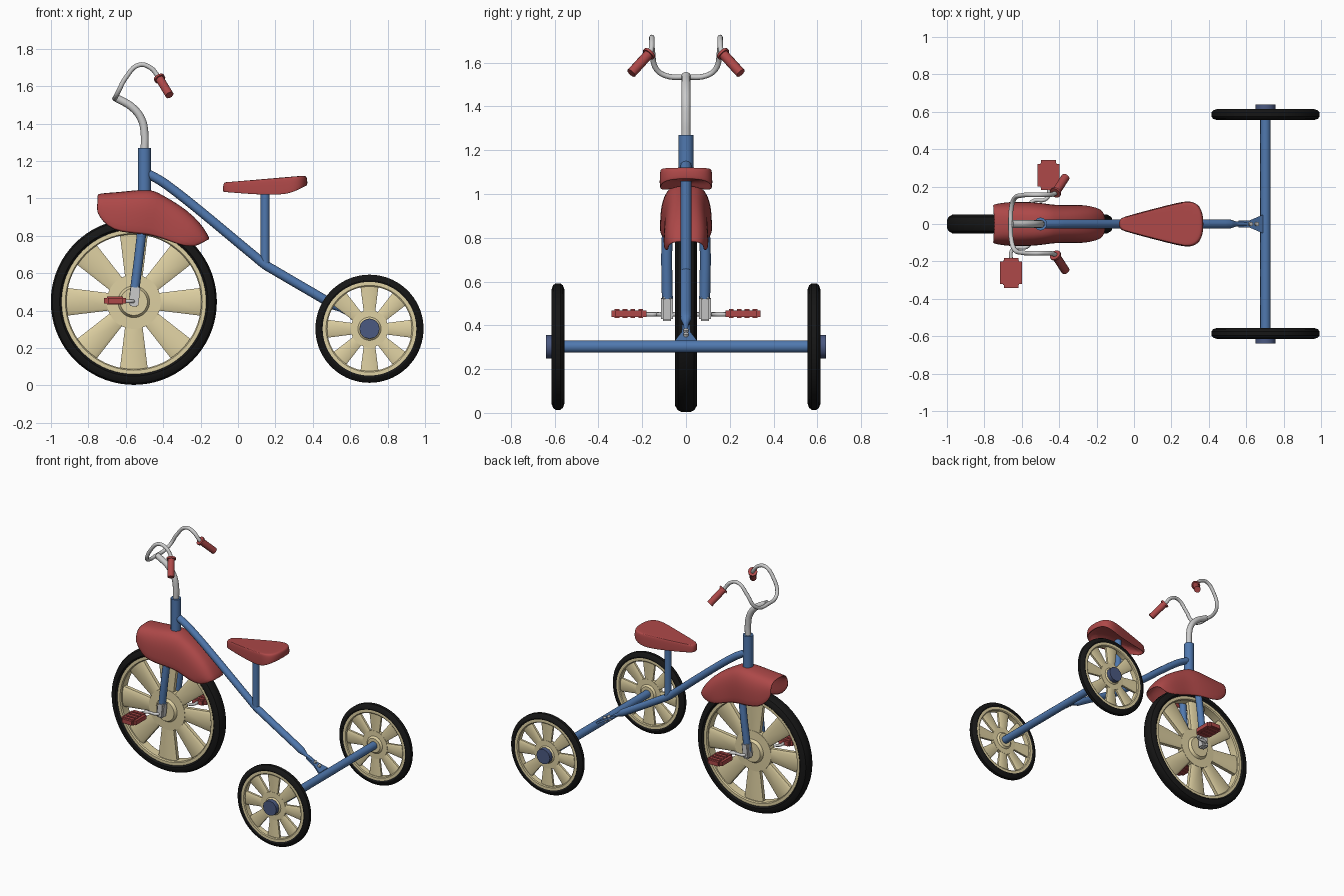
import bpy, bmesh, math
from mathutils import Vector, Matrix

if "Cube" in bpy.data.objects:
    bpy.data.objects.remove(bpy.data.objects["Cube"])


def material(name, rgb):
    m = bpy.data.materials.new(name)
    m.diffuse_color = (*rgb, 1)
    m.use_nodes = True
    m.node_tree.nodes["Principled BSDF"].inputs["Base Color"].default_value = m.diffuse_color
    return m


BLUE = material("blue_paint", (0.08, 0.19, 0.43))
NAVY = material("navy_cap", (0.07, 0.10, 0.22))
RED = material("red_plastic", (0.42, 0.065, 0.065))
CREAM = material("cream_wheel", (0.73, 0.63, 0.36))
BLACK = material("black_rubber", (0.008, 0.008, 0.008))
GREY = None


def finish(name, bm, mat, angle=35):
    bmesh.ops.recalc_face_normals(bm, faces=bm.faces)
    me = bpy.data.meshes.new(name)
    bm.to_mesh(me)
    bm.free()
    ob = bpy.data.objects.new(name, me)
    bpy.context.collection.objects.link(ob)
    if mat:
        me.materials.append(mat)
    bpy.ops.object.select_all(action='DESELECT')
    ob.select_set(True)
    bpy.context.view_layer.objects.active = ob
    bpy.ops.object.shade_smooth_by_angle(angle=math.radians(angle))
    return ob


def tube(name, pts, r, mat, smooth=True):
    """Round bar through points (x, y, z[, radius factor])."""
    cu = bpy.data.curves.new(name, 'CURVE')
    cu.dimensions = '3D'
    cu.bevel_depth, cu.bevel_resolution, cu.use_fill_caps = r, 4, True
    cu.resolution_u = 8
    sp = cu.splines.new('BEZIER')
    sp.bezier_points.add(len(pts) - 1)
    for bp, p in zip(sp.bezier_points, pts):
        bp.co = p[:3]
        bp.radius = p[3] if len(p) > 3 else 1
        bp.handle_left_type = bp.handle_right_type = 'AUTO' if smooth else 'VECTOR'
    tmp = bpy.data.objects.new(name + "_path", cu)
    bpy.context.collection.objects.link(tmp)
    bpy.context.view_layer.update()
    me = bpy.data.meshes.new_from_object(tmp.evaluated_get(bpy.context.evaluated_depsgraph_get()))
    bm = bmesh.new()
    bm.from_mesh(me)
    bpy.data.objects.remove(tmp)
    bpy.data.meshes.remove(me)
    bmesh.ops.remove_doubles(bm, verts=bm.verts, dist=1e-5)
    for f in bm.faces:
        f.material_index = 0
    return finish(name, bm, mat, 50)


def loft(bm, rings, closed_ring=True, closed_loft=False):
    vs = [[bm.verts.new(p) for p in ring] for ring in rings]
    n = len(vs[0])
    for a in range(len(vs) - (0 if closed_loft else 1)):
        b = (a + 1) % len(vs)
        for i in range(n - (0 if closed_ring else 1)):
            j = (i + 1) % n
            bm.faces.new((vs[a][i], vs[a][j], vs[b][j], vs[b][i]))
    return vs


def lathe(name, profile, c, mat, seg=64):
    """Spin a closed (radius, y) profile about the y axis at c."""
    bm = bmesh.new()
    angs = [2 * math.pi * k / seg for k in range(seg)]
    loft(bm, [[(c[0] + r * math.cos(a), c[1] + y, c[2] + r * math.sin(a)) for r, y in profile]
              for a in angs], closed_loft=True)
    return finish(name, bm, mat)


def box(bm, c, s):
    bmesh.ops.create_cube(bm, size=1, matrix=Matrix.Translation(c) @ Matrix.Diagonal((*s, 1)))


def wheel(name, c, R, hw, r_tire, r_rim, r_hub):
    # tyre with rounded shoulders
    lathe(name + "_tire", [(r_tire, -hw * .75), (r_tire + .012, -hw), (R - .03, -hw), (R - .009, -hw * .75),
          (R, -hw * .35), (R, hw * .35), (R - .009, hw * .75), (R - .03, hw), (r_tire + .012, hw),
          (r_tire, hw * .75)], c, BLACK, 72)
    # rim ring
    w = hw * .78
    lathe(name + "_rim", [(r_rim, -w * .8), (r_rim + .006, -w), (r_tire + .006, -w),
          (r_tire + .006, w), (r_rim + .006, w), (r_rim, w * .8)], c, CREAM, 72)
    # stepped hub disc
    b = r_hub * .5
    lathe(name + "_hub", [(.008, -hw * .9), (b, -hw * .9), (b + .012, -w * .65), (r_hub, -w * .6),
          (r_hub, w * .6), (b + .012, w * .65), (b, hw * .9), (.008, hw * .9)], c, CREAM, 48)
    # eight flared spokes
    bm = bmesh.new()
    for k in range(8):
        rot = Matrix.Translation(c) @ Matrix.Rotation(k * math.pi / 4, 4, 'Y')
        rings = []
        for r, half in ((r_hub - .012, R * .105), (r_rim + .008, R * .17)):
            t = w * .55
            rings.append([rot @ Vector((r, y, z)) for y, z in
                          ((-t, -half * .75), (-t * .6, -half), (t * .6, -half), (t, -half * .75),
                           (t, half * .75), (t * .6, half), (-t * .6, half), (-t, half * .75))])
        for ring in loft(bm, rings):
            bm.faces.new(ring)
    finish(name + "_spokes", bm, CREAM)


# wheels
FX, FZ = -.557, .447
RX, RZ = .703, .303
wheel("front_wheel", (FX, 0, FZ), .444, .05, .385, .36, .145)
for side, s in (("left", 1), ("right", -1)):
    wheel("rear_wheel_" + side, (RX, s * .585, RZ), .289, .03, .249, .226, .10)
    tube("hub_cap_" + side, [(RX, s * .562, RZ), (RX, s * .64, RZ)], .054, NAVY)

# frame
tube("rear_axle", [(RX, -.6, RZ), (RX, .6, RZ)], .028, BLUE)
tube("head_tube", [(-.5, 0, 1.03), (-.5, 0, 1.27)], .035, BLUE)
tube("main_tube", [(-.49, 0, 1.135), (-.45, 0, 1.115), (-.385, 0, 1.075), (.09, 0, .69), (.145, 0, .645),
     (.2, 0, .612), (.51, 0, .43), (.55, 0, .405, .5), (.6, 0, .375, .4)], .025, BLUE)
tube("seat_post", [(.145, 0, .65), (.145, 0, 1.06)], .024, BLUE)

# axle bracket: triangular sloping plate with two bolts
bm = bmesh.new()
outline = [(.56, -.018), (.62, -.02), (.69, -.05), (.69, .05), (.62, .02), (.56, .018)]
for ring in loft(bm, [[(x, y, .395 - (x - .56) * .55 + d) for x, y in outline] for d in (-.008, .008)]):
    bm.faces.new(ring)
finish("axle_bracket", bm, BLUE)
for i, x in enumerate((.617, .65)):
    z = .395 - (x - .56) * .55
    tube(f"bracket_bolt_{i + 1}", [(x - .008, 0, z - .014), (x + .01, 0, z + .018)], .011, GREY)

# fork and dropouts
tube("fork", [(FX, .085, .47), (-.515, .085, .82), (-.503, .07, .96), (-.5, 0, 1.015),
     (-.503, -.07, .96), (-.515, -.085, .82), (FX, -.085, .47)], .025, BLUE)
for side, s in (("left", 1), ("right", -1)):
    bm = bmesh.new()
    box(bm, (0, 0, 0), (.052, .054, .11))
    bmesh.ops.bevel(bm, geom=bm.edges[:], offset=.008, segments=2, affect='EDGES')
    bm.transform(Matrix.Translation((FX + .004, s * .087, .477)) @ Matrix.Rotation(.11, 4, 'Y'))
    finish("fork_end_" + side, bm, GREY)

# crank and pedals
A = .10
tube("crank", [(FX - A, -.19, .45), (FX - A, -.15, .45), (FX - A + .02, -.13, .45), (FX - .015, -.122, .45),
     (FX, -.10, .45), (FX, .10, .45), (FX + .015, .122, .45), (FX + A - .02, .13, .45),
     (FX + A, .15, .45), (FX + A, .19, .45)], .010, GREY)
for side, s in (("left", 1), ("right", -1)):
    px, py = FX + s * A, s * .261
    bm = bmesh.new()
    box(bm, (px, py, .452), (.118, .16, .03))
    upright = [e for e in bm.edges if abs(e.verts[0].co.z - e.verts[1].co.z) > .01]
    bmesh.ops.bevel(bm, geom=upright, offset=.02, segments=4, affect='EDGES')
    for i in range(4):
        box(bm, (px, py + (i - 1.5) * .036, .454), (.085, .022, .042))
    finish("pedal_" + side, bm, RED)

# fender: open arched shell; top point, lower edge point, half width
stations = [((-.752, 1.025), (-.757, .925), .104), ((-.70, 1.03), (-.725, .875), .112),
            ((-.62, 1.036), (-.67, .825), .12), ((-.53, 1.047), (-.575, .81), .12),
            ((-.45, 1.047), (-.50, .805), .113), ((-.40, 1.015), (-.44, .793), .103),
            ((-.32, .972), (-.385, .775), .102), ((-.23, .902), (-.32, .752), .104),
            ((-.18, .84), (-.275, .742), .10), ((-.148, .782), (-.225, .742), .086)]
bm = bmesh.new()
rings = []
for (xt, zt), (xb, zb), w in stations:
    ring = []
    for k in range(15):
        a = math.pi * k / 14
        c, v = math.cos(a), abs(math.sin(a)) ** .65
        ring.append((xb + (xt - xb) * v, math.copysign(w * abs(c) ** .65, c), zb + (zt - zb) * v))
    rings.append(ring)
loft(bm, rings, closed_ring=False)
fender = finish("fender", bm, RED, 60)
sol = fender.modifiers.new("thickness", 'SOLIDIFY')
sol.thickness, sol.offset = .01, -1
fender.modifiers.new("smooth", 'SUBSURF').levels = 1

# seat: teardrop shell with hollow underside
half = [(-.082, 0), (-.077, .027), (-.05, .04), (.1, .08), (.24, .116), (.30, .124), (.345, .106), (.368, .06),
        (.372, 0)]
outline = half + [(x, -y) for x, y in half[-2:0:-1]]


def seat_top(x):
    return 1.087 + (x + .08) * .075


def seat_bottom(x):
    return 1.034 - .016 * min(1, (x + .08) / .2) if x < .27 else 1.018 + .05 * (x - .27) / .10


bm = bmesh.new()
rings = []
for scale, t in ((.86, .75), (.93, .1), (.96, 0), (1, 0), (1, .5), (.985, .85), (.95, 1), (.85, 1)):
    rings.append([(.15 + (x - .15) * scale, y * scale, seat_bottom(x) * (1 - t) + seat_top(x) * t)
                  for x, y in outline])
vs = loft(bm, rings)
bm.faces.new(vs[0])
bm.faces.new(vs[-1])
seat = finish("seat", bm, RED, 60)
seat.modifiers.new("smooth", 'SUBSURF').levels = 2

# stem, handlebar and grips
tube("stem", [(-.5, 0, 1.25), (-.5, 0, 1.35), (-.515, 0, 1.42), (-.56, 0, 1.482), (-.655, 0, 1.54)], .021, GREY)
side_bar = [(-.655, .09, 1.54), (-.64, .135, 1.57), (-.60, .153, 1.645), (-.53, .156, 1.713),
            (-.47, .156, 1.70), (-.425, .163, 1.648), (-.40, .19, 1.61)]
mirror = [(x, -y, z) for x, y, z in reversed(side_bar)]
tube("handlebar", mirror + [(-.66, 0, 1.535)] + side_bar, .0125, GREY)
for side, s in (("left", 1), ("right", -1)):
    a, b = Vector((-.422, s * .165, 1.645)), Vector((-.366, s * .25, 1.552))
    tube("grip_" + side, [a, b], .023, RED)
    tube("grip_collar_" + side, [a, a.lerp(b, .09)], .031, RED)
